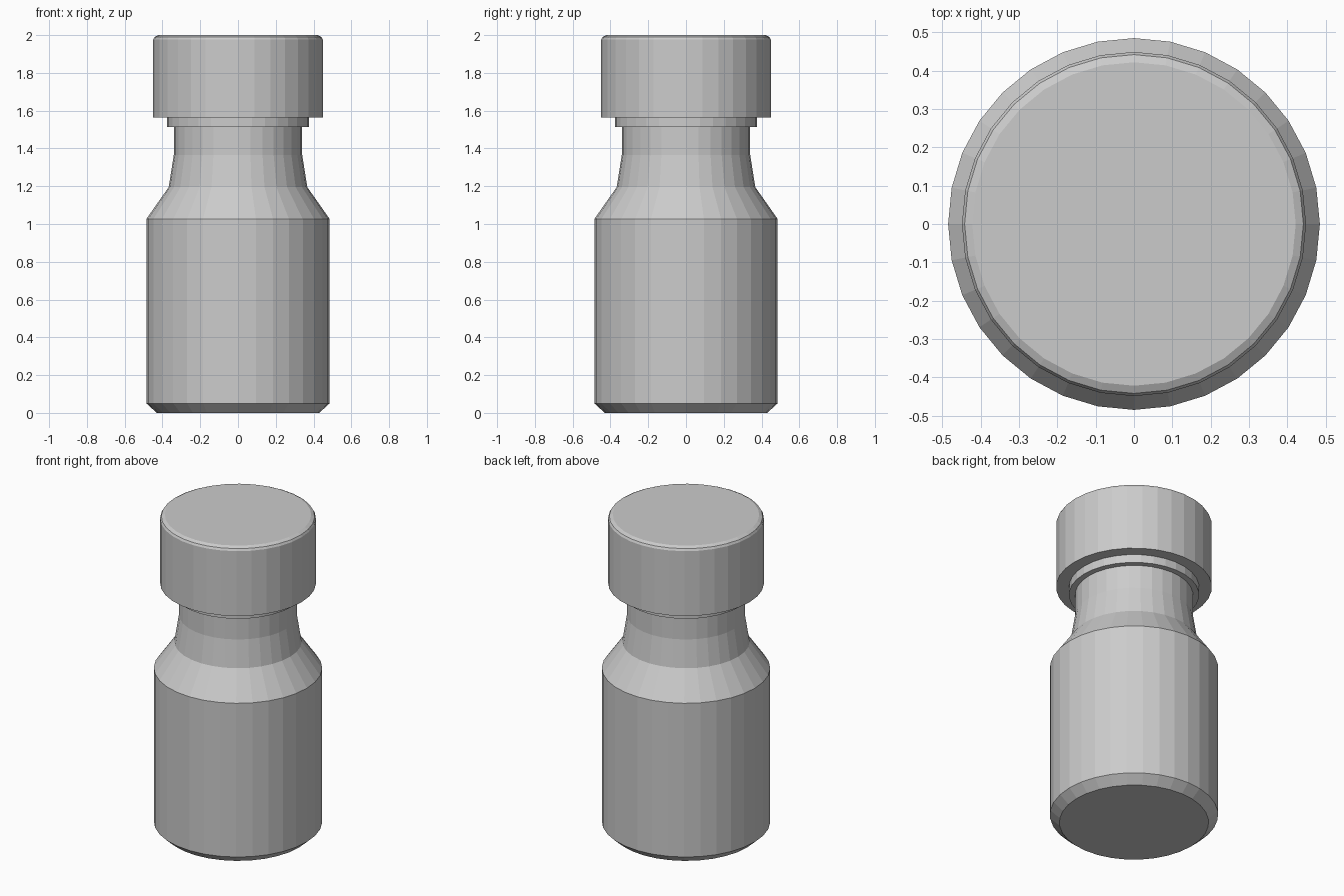
import bpy
import bmesh
from math import cos, sin, tau

if "Cube" in bpy.data.objects:
    bpy.data.objects.remove(bpy.data.objects["Cube"])

SIDES = 32


def lathe(name, profile):
    """Closed, flat-shaded solid of revolution from (radius, z) points, bottom to top."""
    bm = bmesh.new()
    rings = [[bm.verts.new((r * cos(tau * i / SIDES), r * sin(tau * i / SIDES), z))
              for i in range(SIDES)] for r, z in profile]
    for low, high in zip(rings, rings[1:]):
        for i in range(SIDES):
            j = (i + 1) % SIDES
            bm.faces.new((low[i], low[j], high[j], high[i]))
    bm.faces.new(rings[0][::-1])
    bm.faces.new(rings[-1])
    mesh = bpy.data.meshes.new(name)
    bm.to_mesh(mesh)
    bm.free()
    obj = bpy.data.objects.new(name, mesh)
    bpy.context.collection.objects.link(obj)
    return obj


# Bottle: chamfered base, straight body, shoulder and neck
lathe("bottle_body", [(0.43, 0), (0.485, 0.05), (0.485, 1.027), (0.367, 1.195),
                      (0.34, 1.365), (0.34, 1.513)])

# Narrow collar under the cap
lathe("neck_collar", [(0.375, 1.513), (0.375, 1.565)])

# Cap with a rounded top rim
lathe("cap", [(0.449, 1.565), (0.449, 1.977), (0.442, 1.99), (0.422, 2.0)])
